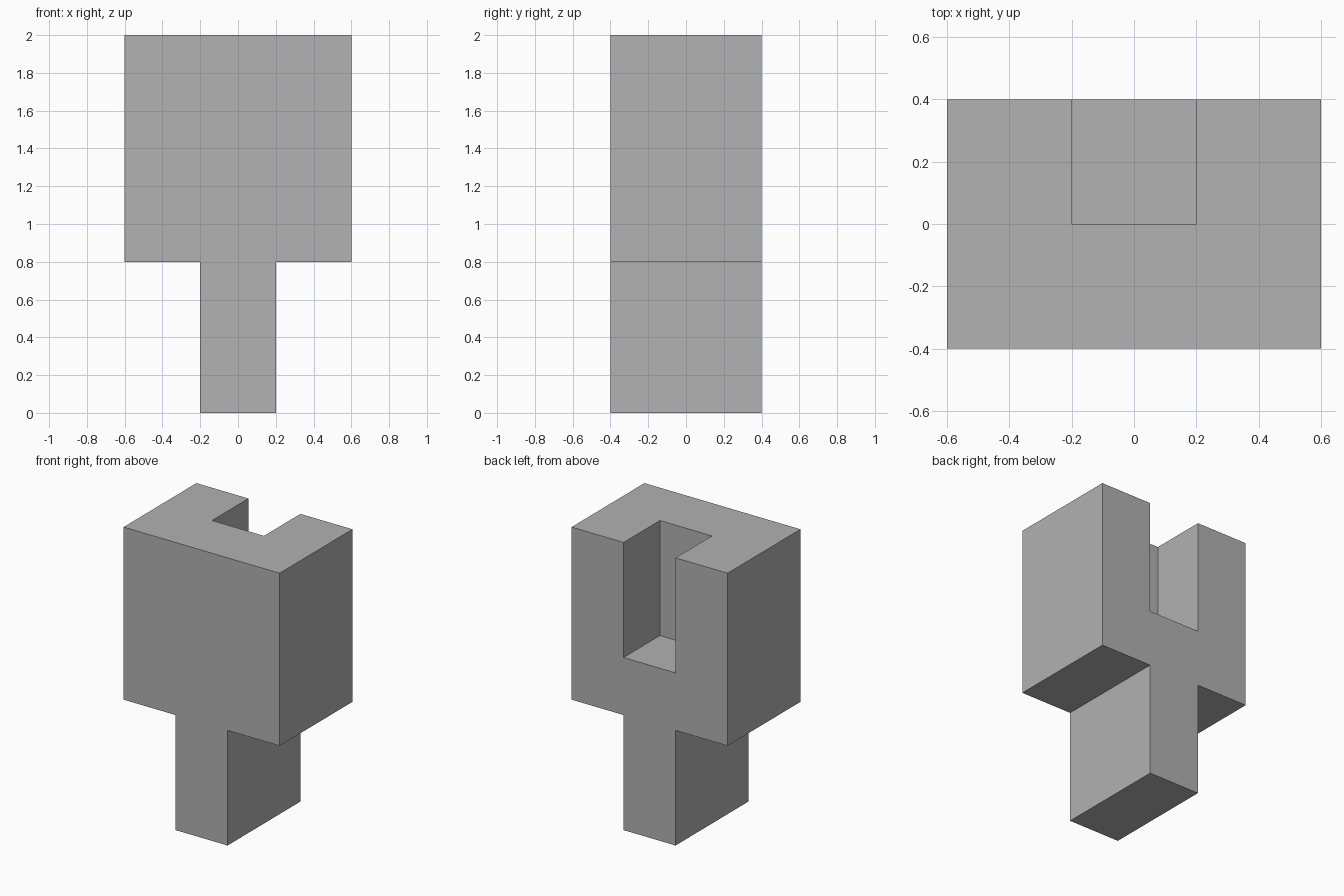
import bpy
import bmesh

cube = bpy.data.objects.get("Cube")
if cube:
    bpy.data.objects.remove(cube, do_unlink=True)

# Plain grey material
GREY = (0.445, 0.445, 0.445, 1.0)
grey = bpy.data.materials.new("plain_grey")
grey.use_nodes = True
grey.diffuse_color = GREY
grey.node_tree.nodes["Principled BSDF"].inputs["Base Color"].default_value = GREY


def extrude_profile(name, points, y_front, y_back):
    """Solid made from an (x, z) outline pushed from y_front to y_back."""
    bm = bmesh.new()
    face = bm.faces.new([bm.verts.new((x, y_front, z)) for x, z in points])
    result = bmesh.ops.extrude_face_region(bm, geom=[face])
    moved = [v for v in result["geom"] if isinstance(v, bmesh.types.BMVert)]
    bmesh.ops.translate(bm, verts=moved, vec=(0, y_back - y_front, 0))
    bmesh.ops.recalc_face_normals(bm, faces=bm.faces)
    mesh = bpy.data.meshes.new(name)
    bm.to_mesh(mesh)
    bm.free()
    mesh.materials.append(grey)
    obj = bpy.data.objects.new(name, mesh)
    bpy.context.collection.objects.link(obj)
    return obj


# Wide head on a narrow stem, mirrored from one half outline
half = [(0.2, 0), (0.2, 0.8), (0.6, 0.8), (0.6, 2)]
outline = half + [(-x, z) for x, z in reversed(half)]
block = extrude_profile("head_and_stem", outline, -0.4, 0.4)

# Notch open at the top and back of the head
notch = [(-0.2, 1.2), (0.2, 1.2), (0.2, 2.2), (-0.2, 2.2)]
cutter = extrude_profile("notch_cutter", notch, 0, 0.6)
cutter.hide_render = True

cut = block.modifiers.new("notch", "BOOLEAN")
cut.operation = "DIFFERENCE"
cut.solver = "EXACT"
cut.object = cutter

# Apply the cut and discard the helper
bpy.context.view_layer.objects.active = block
bpy.ops.object.modifier_apply(modifier=cut.name)
bpy.data.objects.remove(cutter, do_unlink=True)
